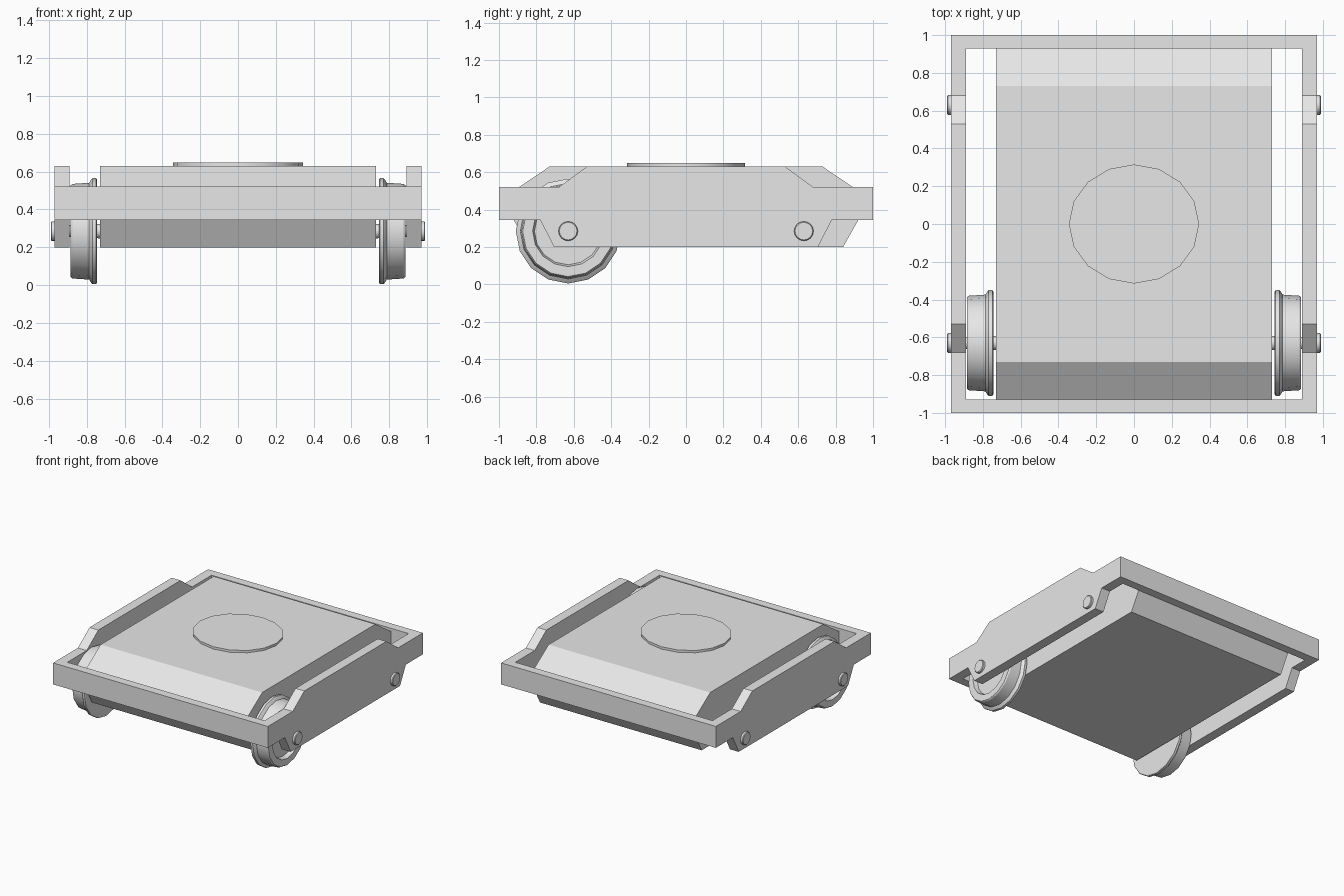
import bpy
import math

cube = bpy.data.objects.get("Cube")
if cube:
    bpy.data.objects.remove(cube, do_unlink=True)

grey = bpy.data.materials.new("plain_grey")
grey.use_nodes = True
colour = (0.8, 0.8, 0.8, 1)
grey.diffuse_color = colour
grey.node_tree.nodes["Principled BSDF"].inputs["Base Color"].default_value = colour

AXLE_Y, AXLE_Z = 0.63, 0.285


def make(name, verts, faces, smooth=False):
    mesh = bpy.data.meshes.new(name)
    mesh.from_pydata(verts, [], faces)
    mesh.materials.append(grey)
    obj = bpy.data.objects.new(name, mesh)
    bpy.context.collection.objects.link(obj)
    bpy.ops.object.select_all(action='DESELECT')
    obj.select_set(True)
    bpy.context.view_layer.objects.active = obj
    bpy.ops.object.mode_set(mode='EDIT')
    bpy.ops.mesh.select_all(action='SELECT')
    bpy.ops.mesh.normals_make_consistent(inside=False)
    bpy.ops.object.mode_set(mode='OBJECT')
    if smooth:
        bpy.ops.object.shade_smooth_by_angle(angle=math.radians(30))
    return obj


def extrude_x(name, half, x0, x1):
    """Mirror a half profile (y, z) front to back and extrude it along x."""
    outline = half + [(-y, z) for y, z in reversed(half)]
    n = len(outline)
    verts = [(x, y, z) for x in (x0, x1) for y, z in outline]
    faces = [list(range(n)), list(range(n, 2 * n))]
    faces += [(i, (i + 1) % n, (i + 1) % n + n, i + n) for i in range(n)]
    return make(name, verts, faces)


def lathe_x(name, profile, side, y, sides=16):
    """Turn a profile of (x, radius) about the axle line."""
    verts, faces = [], []
    for x, r in profile:
        for k in range(sides):
            a = math.tau * k / sides
            verts.append((side * x, y + r * math.cos(a), AXLE_Z + r * math.sin(a)))
    for j in range(len(profile) - 1):
        for k in range(sides):
            m = (k + 1) % sides
            faces.append((j * sides + k, j * sides + m,
                          (j + 1) * sides + m, (j + 1) * sides + k))
    faces += [list(range(sides)), list(range(len(verts) - sides, len(verts)))]
    return make(name, verts, faces, True)


def box(name, lo, hi):
    verts = [(x, y, z) for x in (lo[0], hi[0]) for y in (lo[1], hi[1]) for z in (lo[2], hi[2])]
    faces = [(0, 1, 3, 2), (4, 6, 7, 5), (0, 4, 5, 1), (2, 3, 7, 6), (0, 2, 6, 4), (1, 5, 7, 3)]
    return make(name, verts, faces)


# Central body with sloped ends
extrude_x("body", [(0.73, 0.63), (0.93, 0.495), (0.93, 0.36), (0.84, 0.2)], -0.73, 0.73)

# End beams joining the side frames
for name, y0, y1 in (("front_beam", -1, -0.93), ("back_beam", 0.93, 1)):
    box(name, (-0.89, y0, 0.345), (0.89, y1, 0.52))

# Low oval pivot plate on the deck
bpy.ops.mesh.primitive_cylinder_add(vertices=16, radius=1, depth=1, location=(0, 0, 0.637))
plate = bpy.context.object
plate.name = "pivot_plate"
plate.scale = (0.345, 0.315, 0.024)
bpy.ops.object.transform_apply(location=False, rotation=False, scale=True)
plate.data.materials.append(grey)
bpy.ops.object.shade_smooth_by_angle(angle=math.radians(30))

side_half = [(0.53, 0.63), (0.68, 0.52), (1, 0.52), (1, 0.345), (0.78, 0.345), (0.705, 0.2)]
wheel_profile = [(0.745, 0.272), (0.75, 0.28), (0.77, 0.28), (0.777, 0.272),
                 (0.787, 0.256), (0.875, 0.25), (0.885, 0.243),
                 (0.885, 0.19), (0.85, 0.18)]
for label, s in (("left", 1), ("right", -1)):
    # Side frame
    extrude_x(label + "_side_frame", side_half, s * 0.89, s * 0.97)
    # Flanged wheel and its axle, fitted at the front only
    lathe_x(label + "_front_wheel", wheel_profile, s, -AXLE_Y)
    lathe_x(label + "_front_axle", [(0.72, 0.038), (0.74, 0.038), (0.75, 0.032), (0.9, 0.032)],
            s, -AXLE_Y)
    # Axle caps on the outer faces
    for end, y in (("front", -AXLE_Y), ("back", AXLE_Y)):
        lathe_x(f"{label}_{end}_axle_cap", [(0.96, 0.052), (0.985, 0.052), (0.99, 0.047)], s, y)
